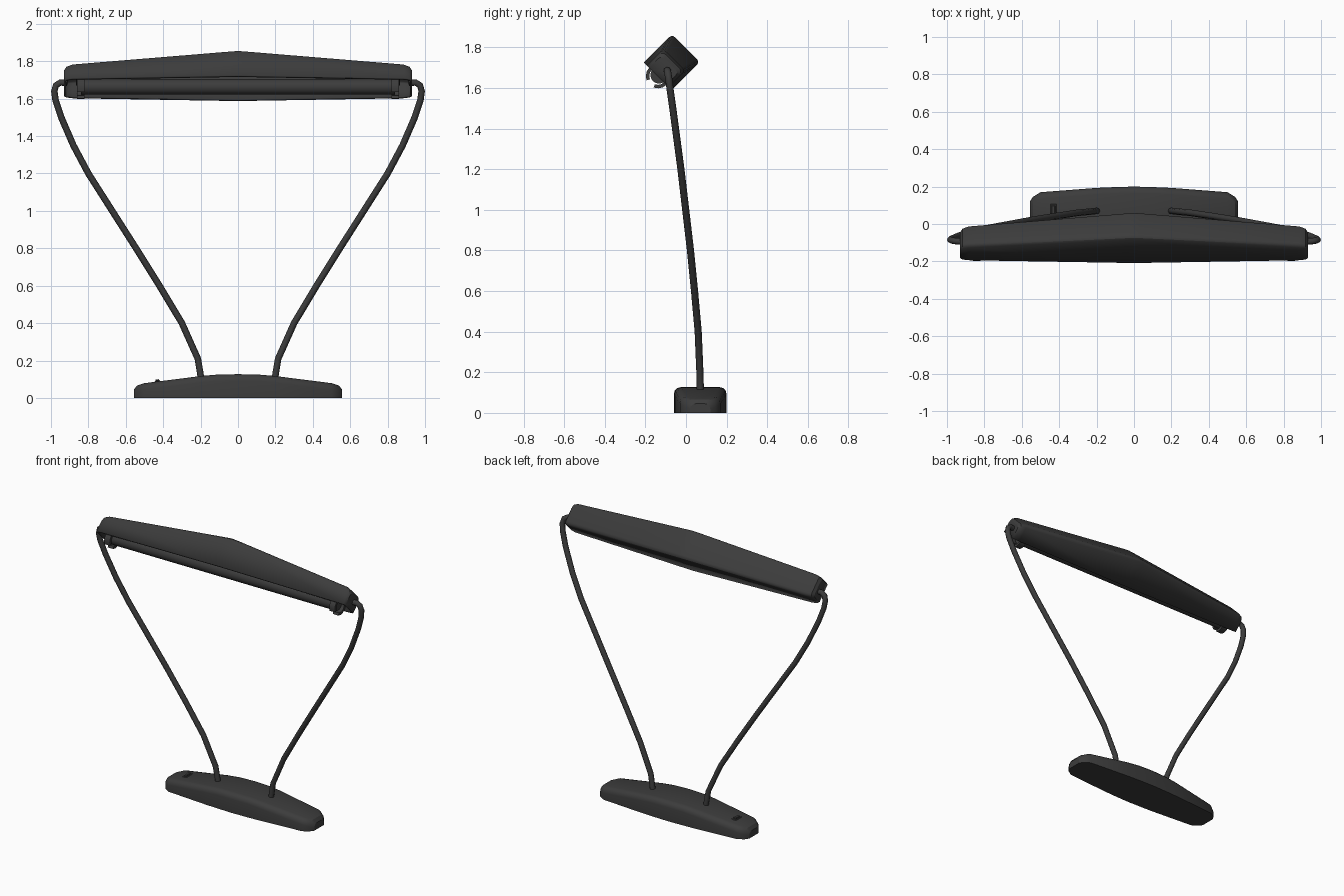
import bpy, bmesh, math
from mathutils import Vector, Matrix

if "Cube" in bpy.data.objects:
    bpy.data.objects.remove(bpy.data.objects["Cube"])

dark = bpy.data.materials.new("dark_plastic")
dark.diffuse_color = (0.045, 0.045, 0.045, 1)
dark.use_nodes = True
dark.node_tree.nodes["Principled BSDF"].inputs["Base Color"].default_value = dark.diffuse_color

# Head frame: opening plane centre, tilted so the opening faces front and down
HEAD = Matrix.Translation((0, -0.14, 1.656)) @ Matrix.Rotation(-math.pi / 4, 4, 'X')


def finish(obj, angle=30):
    if not obj.data.materials:
        obj.data.materials.append(dark)
    bpy.ops.object.select_all(action='DESELECT')
    obj.select_set(True)
    bpy.context.view_layer.objects.active = obj
    bpy.ops.object.shade_smooth_by_angle(angle=math.radians(angle))
    return obj


def from_bmesh(name, bm, matrix=Matrix()):
    bmesh.ops.recalc_face_normals(bm, faces=bm.faces)
    mesh = bpy.data.meshes.new(name)
    bm.to_mesh(mesh)
    bm.free()
    obj = bpy.data.objects.new(name, mesh)
    bpy.context.collection.objects.link(obj)
    obj.matrix_world = matrix
    return obj


def section(w, h, r):
    """Half-round-cornered cross-section, open along the bottom."""
    r = min(r, h * 0.6, w * 0.6)
    arc = [(w - r + r * math.cos(a), h - r + r * math.sin(a))
           for a in (i * math.pi / 6 for i in range(4))]
    right = [(w, 0)] + arc
    return right + [(-y, z) for y, z in reversed(right)]


def hull(name, half, r, matrix, bottom):
    """Loft through mirrored stations (x, half width, height)."""
    stations = [(-x, w, h) for x, w, h in reversed(half[1:])] + half
    bm = bmesh.new()
    rings = [[bm.verts.new((x, y, z)) for y, z in section(w, h, r)]
             for x, w, h in stations]
    n = len(rings[0])
    for a, b in zip(rings, rings[1:]):
        for i in range(n if bottom else n - 1):
            j = (i + 1) % n
            bm.faces.new((a[i], a[j], b[j], b[i]))
    bm.faces.new(rings[0])
    bm.faces.new(rings[-1])
    return from_bmesh(name, bm, matrix)


def box(name, size, loc, matrix=Matrix(), bevel=0.004):
    bm = bmesh.new()
    bmesh.ops.create_cube(bm, size=1)
    bmesh.ops.scale(bm, vec=size, verts=bm.verts)
    bmesh.ops.bevel(bm, geom=bm.edges[:], offset=bevel, segments=1, affect='EDGES')
    return finish(from_bmesh(name, bm, matrix @ Matrix.Translation(loc)))


# Base
base = hull("base", [(0, .13, .127), (.11, .127, .125), (.2, .123, .117),
                     (.5, .10, .079), (.54, .075, .066), (.557, .05, .045)],
            .035, Matrix.Translation((0, .07, 0)), True)
finish(base)

# Power switch, tilted with the slope of the base
tilt = Matrix.Translation((-.43, .075, .086)) @ Matrix.Rotation(-.12, 4, 'Y')
box("switch_frame", (.034, .066, .01), (0, 0, 0), tilt, .003)
box("switch_rocker", (.02, .05, .016), (0, 0, .004), tilt @ Matrix.Rotation(.08, 4, 'X'), .003)

# Lamp head: hollow shell open towards the tube
head = hull("lamp_head", [(0, .097, .198), (.03, .0965, .196), (.885, .076, .117),
                          (.918, .07, .105), (.93, .06, .088)],
            .022, HEAD, False)
shell = head.modifiers.new("wall", 'SOLIDIFY')
shell.thickness = .012
shell.offset = -1
finish(head)

# Light tube
bm = bmesh.new()
bmesh.ops.create_cone(bm, cap_ends=True, segments=20, radius1=.042, radius2=.042, depth=1.68)
finish(from_bmesh("light_tube", bm,
                  HEAD @ Matrix.Translation((0, 0, .01)) @ Matrix.Rotation(math.pi / 2, 4, 'Y')))

arm_path = [(.197, .07, .10), (.203, .07, .14), (.215, .068, .21), (.30, .06, .40),
            (.42, .042, .60), (.545, .022, .80), (.80, -.025, 1.20), (.88, -.045, 1.35),
            (.945, -.065, 1.50), (.975, -.078, 1.59), (.982, -.084, 1.64),
            (.973, -.089, 1.672), (.95, -.092, 1.686), (.915, -.094, 1.684)]

for side, s in (("left", -1), ("right", 1)):
    # C-shaped tube clip with its gap facing outwards
    bm = bmesh.new()
    gap, steps = math.radians(24), 14
    angles = [-math.pi / 2 + gap + i * (2 * math.pi - 2 * gap) / steps for i in range(steps + 1)]
    outline = [(.06 * math.cos(a), .06 * math.sin(a)) for a in angles]
    outline += [(.043 * math.cos(a), .043 * math.sin(a)) for a in reversed(angles)]
    face = bm.faces.new([bm.verts.new((s * .82, y, z)) for y, z in outline])
    out = bmesh.ops.extrude_face_region(bm, geom=[face])
    bmesh.ops.translate(bm, vec=(s * .042, 0, 0),
                        verts=[v for v in out["geom"] if isinstance(v, bmesh.types.BMVert)])
    finish(from_bmesh(side + "_tube_clip", bm, HEAD @ Matrix.Translation((0, 0, .003))))

    # Socket block holding the clip inside the head
    box(side + "_socket", (.05, .07, .06), (s * .842, 0, .08), HEAD)

    # Bent support arm
    curve = bpy.data.curves.new(side + "_arm", 'CURVE')
    curve.dimensions = '3D'
    curve.bevel_depth = .0175
    curve.bevel_resolution = 2
    curve.use_fill_caps = True
    line = curve.splines.new('POLY')
    line.points.add(len(arm_path) - 1)
    for p, (x, y, z) in zip(line.points, arm_path):
        p.co = (s * x, y, z, 1)
    arm = bpy.data.objects.new(side + "_arm", curve)
    bpy.context.collection.objects.link(arm)
    bpy.ops.object.select_all(action='DESELECT')
    arm.select_set(True)
    bpy.context.view_layer.objects.active = arm
    bpy.ops.object.convert(target='MESH')
    finish(bpy.context.view_layer.objects.active, 50)
